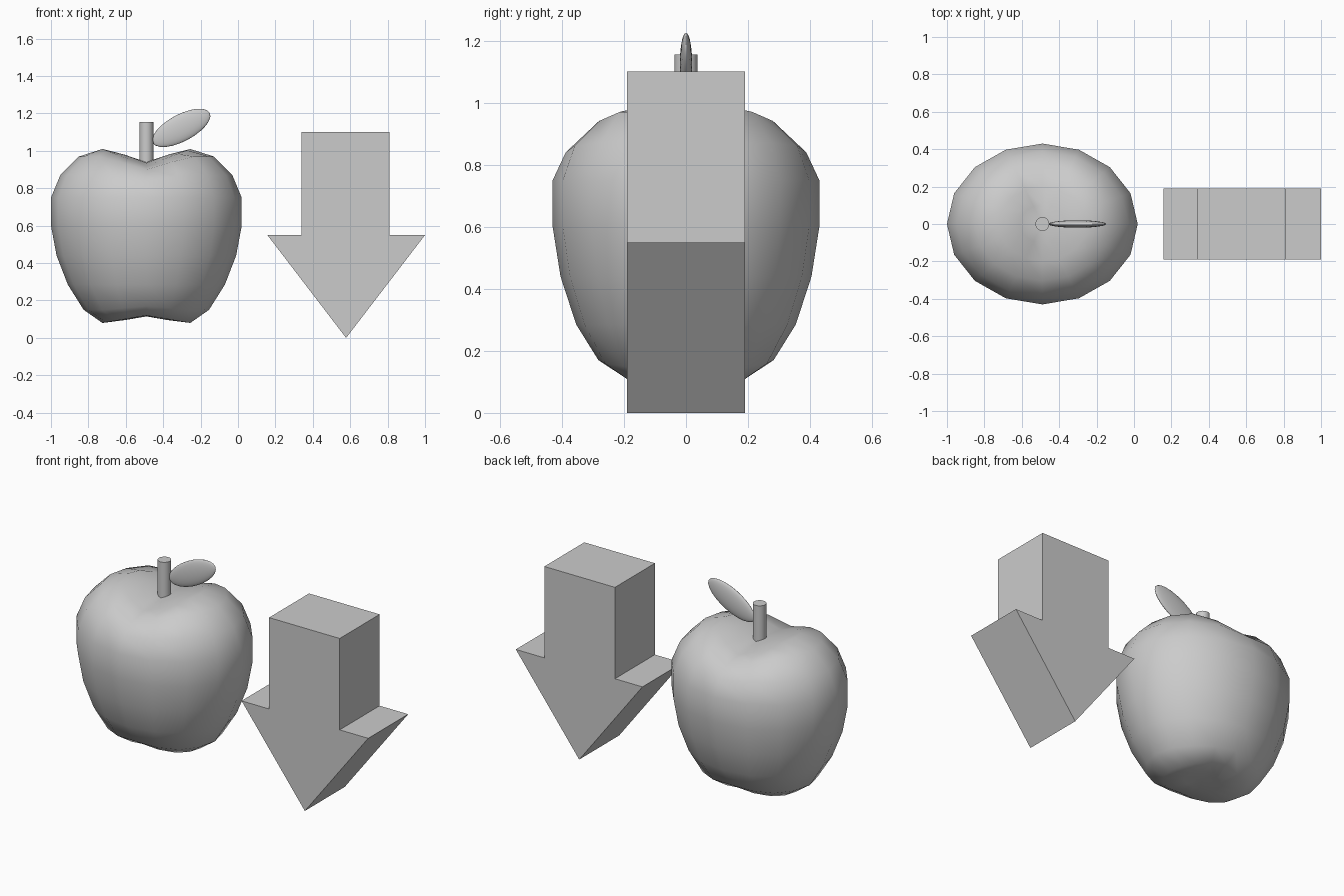
import bpy, bmesh
from math import cos, sin, pi, radians

if "Cube" in bpy.data.objects:
    bpy.data.objects.remove(bpy.data.objects["Cube"])

CX = -0.49          # apple centre in x
Y_RATIO = 0.843     # apple is narrower front to back
SEGMENTS = 16


def finish(name, bm):
    bmesh.ops.recalc_face_normals(bm, faces=bm.faces)
    mesh = bpy.data.meshes.new(name)
    bm.to_mesh(mesh)
    bm.free()
    obj = bpy.data.objects.new(name, mesh)
    bpy.context.collection.objects.link(obj)
    return obj


def smooth(obj, angle):
    bpy.ops.object.select_all(action='DESELECT')
    obj.select_set(True)
    bpy.context.view_layer.objects.active = obj
    bpy.ops.object.shade_smooth_by_angle(angle=radians(angle))


# Apple body: rings of (radius, height, valley depth); the valley runs front to back
rings = [(0.12, 1.025, 0.09), (0.235, 1.01, 0.09), (0.36, 0.97, 0.07),
         (0.46, 0.87, 0.03), (0.51, 0.75, 0), (0.51, 0.60, 0), (0.48, 0.44, 0),
         (0.42, 0.285, 0), (0.335, 0.15, -0.02), (0.235, 0.08, -0.04),
         (0.11, 0.072, -0.045)]
bm = bmesh.new()
loops = []
for r, z, dip in rings:
    loop = []
    for i in range(SEGMENTS):
        a = 2 * pi * i / SEGMENTS
        dx = r * cos(a)
        valley = dip * max(0, 1 - abs(dx) / 0.235)
        loop.append(bm.verts.new((CX + dx, r * Y_RATIO * sin(a), z - valley)))
    loops.append(loop)
for upper, lower in zip(loops, loops[1:]):
    for i in range(SEGMENTS):
        j = (i + 1) % SEGMENTS
        bm.faces.new((upper[i], upper[j], lower[j], lower[i]))
for loop, z in ((loops[0], 0.94), (loops[-1], 0.115)):
    pole = bm.verts.new((CX, 0, z))
    for i in range(SEGMENTS):
        bm.faces.new((loop[i], loop[(i + 1) % SEGMENTS], pole))
smooth(finish("apple_body", bm), 60)

# Stem
bpy.ops.mesh.primitive_cylinder_add(vertices=16, radius=0.0375, depth=0.225,
                                    location=(CX, 0, 1.0425))
stem = bpy.context.object
stem.name = "apple_stem"
smooth(stem, 40)

# Leaf: flattened tilted ellipsoid
bpy.ops.mesh.primitive_uv_sphere_add(segments=24, ring_count=12, radius=1,
                                     location=(-0.303, 0, 1.123),
                                     rotation=(0, radians(-28), 0))
leaf = bpy.context.object
leaf.name = "apple_leaf"
leaf.scale = (0.172, 0.02, 0.072)
smooth(leaf, 60)

# Downward arrow: extruded outline
outline = [(0.34, 1.1), (0.34, 0.55), (0.157, 0.55), (0.578, 0),
           (1.0, 0.55), (0.81, 0.55), (0.81, 1.1)]
bm = bmesh.new()
front = bm.faces.new([bm.verts.new((x, -0.19, z)) for x, z in outline])
side = bmesh.ops.extrude_face_region(bm, geom=[front])
bmesh.ops.translate(bm, vec=(0, 0.38, 0),
                    verts=[v for v in side["geom"] if isinstance(v, bmesh.types.BMVert)])
if len(bm.faces) == len(outline) + 1:
    bm.faces.new([v for v in bm.verts][:len(outline)])
finish("down_arrow", bm)
